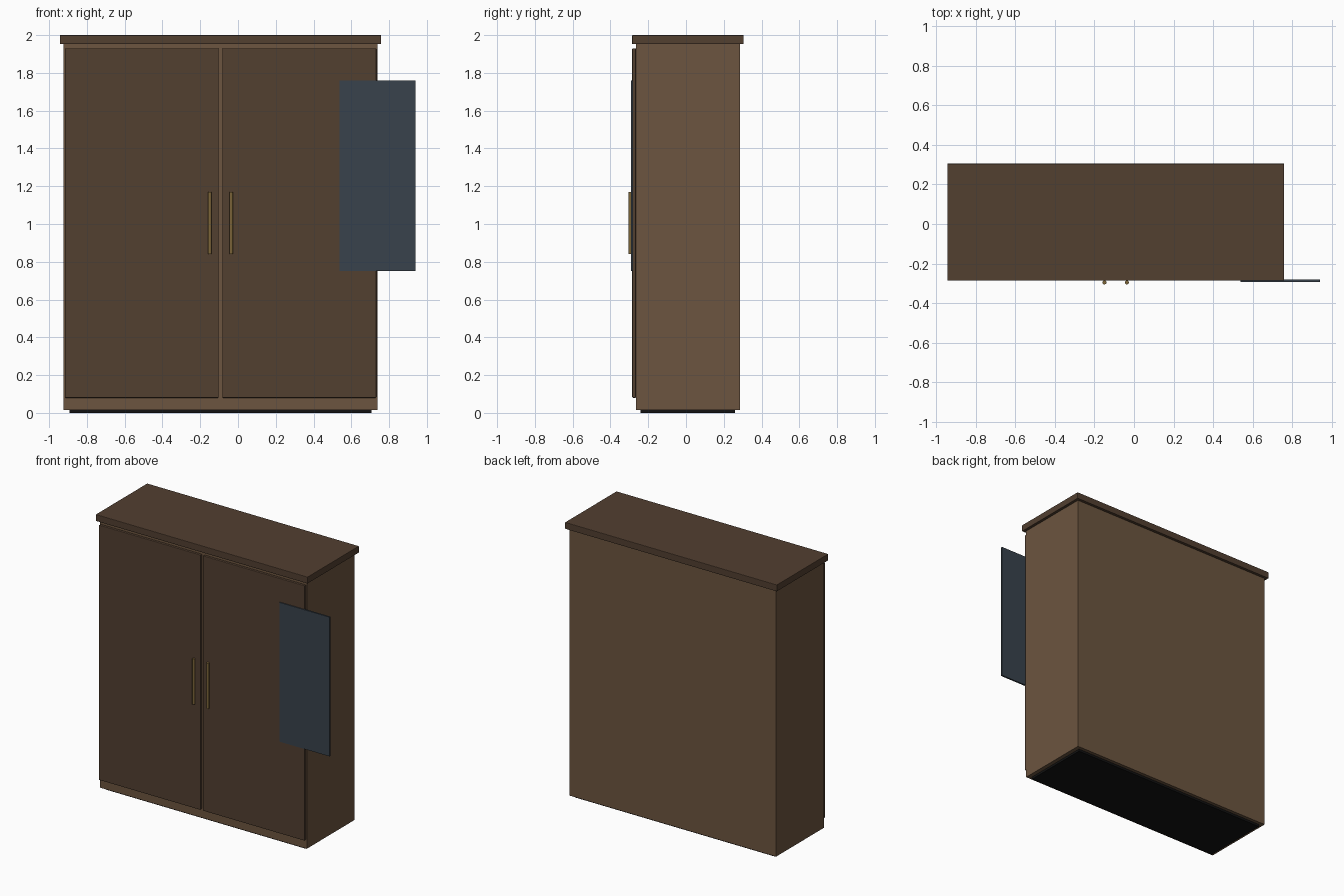
import bpy, bmesh
from mathutils import Matrix

if "Cube" in bpy.data.objects:
    bpy.data.objects.remove(bpy.data.objects["Cube"])

CX, CY = -0.0925, 0.01   # wardrobe centre in plan


def material(name, rgb):
    m = bpy.data.materials.new(name)
    m.diffuse_color = (*rgb, 1)
    m.use_nodes = True
    m.node_tree.nodes["Principled BSDF"].inputs["Base Color"].default_value = m.diffuse_color
    return m


wood = material("wood", (0.15, 0.09, 0.05))
dark_wood = material("dark_wood", (0.085, 0.05, 0.03))
black = material("black", (0.006, 0.006, 0.006))
glass = material("mirror_glass", (0.04, 0.055, 0.072))
brass = material("brass", (0.20, 0.13, 0.04))


def finish(name, bm, mat):
    me = bpy.data.meshes.new(name)
    bm.to_mesh(me)
    bm.free()
    me.materials.append(mat)
    ob = bpy.data.objects.new(name, me)
    bpy.context.collection.objects.link(ob)
    return ob


def box(name, x, y, z, mat, bevel=0.0):
    """Box from (min, max) ranges, with an optional softened edge."""
    bm = bmesh.new()
    size = [r[1] - r[0] for r in (x, y, z)]
    mid = [(r[0] + r[1]) / 2 for r in (x, y, z)]
    bmesh.ops.create_cube(bm, size=1, matrix=Matrix.Translation(mid) @ Matrix.Diagonal((*size, 1)))
    ob = finish(name, bm, mat)
    if bevel:
        mod = ob.modifiers.new("bevel", 'BEVEL')
        mod.width, mod.segments = bevel, 2
    return ob


def around(c, half):
    return (c - half, c + half)


# Carcass, plinth and cornice
box("plinth", around(CX, 0.80), around(CY, 0.25), (0, 0.02), black)
box("carcass", around(CX, 0.83), around(CY, 0.275), (0.016, 1.952), wood)
box("cornice", around(CX, 0.85), around(CY, 0.295), (1.952, 2.0), dark_wood, 0.003)

# Mirrored pair of doors and round bar handles
for side, s in (("left", -1), ("right", 1)):
    box(side + "_door", around(CX + s * 0.4175, 0.407), (-0.285, -0.265), (0.08, 1.93), dark_wood, 0.004)
    bm = bmesh.new()
    bmesh.ops.create_cone(bm, cap_ends=True, segments=16, radius1=0.01, radius2=0.01, depth=0.33,
                          matrix=Matrix.Translation((CX + s * 0.0565, -0.295, 1.005)))
    handle = finish(side + "_handle", bm, brass)
    bpy.context.view_layer.objects.active = handle
    handle.select_set(True)
    bpy.ops.object.shade_smooth_by_angle()
    handle.select_set(False)

# Mirror panel overhanging the right edge
box("mirror_panel", around(0.7385, 0.2015), (-0.292, -0.28), (0.75, 1.76), glass)
